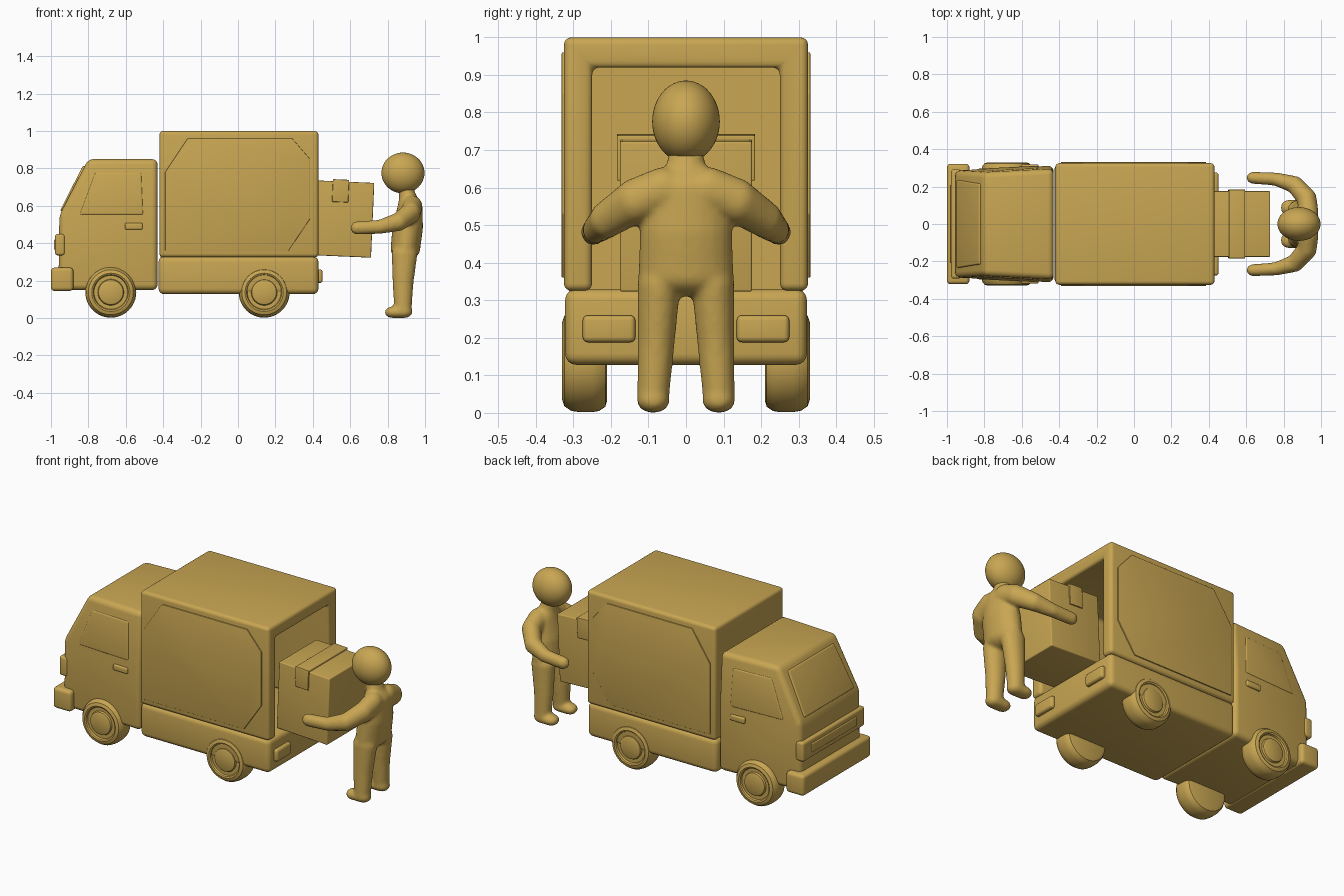
import bpy, bmesh, math
from mathutils import Matrix, Vector

if "Cube" in bpy.data.objects:
    bpy.data.objects.remove(bpy.data.objects["Cube"])

gold = bpy.data.materials.new("gold")
gold.diffuse_color = (0.58, 0.38, 0.085, 1)
gold.use_nodes = True
gold.node_tree.nodes["Principled BSDF"].inputs["Base Color"].default_value = gold.diffuse_color


def finish(name, bm, bevel=0.0, mirror=False, segments=4):
    """Bevel the sharp edges, make the object, optionally mirror it across y."""
    bmesh.ops.recalc_face_normals(bm, faces=bm.faces)
    if bevel:
        edges = [e for e in bm.edges if e.calc_face_angle(0) > math.radians(25)]
        bmesh.ops.bevel(bm, geom=edges, offset=bevel, segments=segments,
                        profile=0.5, affect='EDGES', clamp_overlap=True)
    mesh = bpy.data.meshes.new(name)
    bm.to_mesh(mesh)
    bm.free()
    mesh.materials.append(gold)
    obj = bpy.data.objects.new(name, mesh)
    bpy.context.collection.objects.link(obj)
    if mirror:
        mod = obj.modifiers.new("mirror", 'MIRROR')
        mod.use_axis = (False, True, False)
    return obj


def loft(name, rings, bevel=0.0, mirror=False):
    """Closed solid through rings that have equal point counts."""
    bm = bmesh.new()
    rows = [[bm.verts.new(p) for p in ring] for ring in rings]
    n = len(rows[0])
    for a, b in zip(rows, rows[1:]):
        for i in range(n):
            j = (i + 1) % n
            bm.faces.new((a[i], a[j], b[j], b[i]))
    bm.faces.new(rows[0])
    bm.faces.new(rows[-1])
    return finish(name, bm, bevel, mirror)


def box(name, x, y, z, bevel=0.01, mirror=False, tilt=0.0):
    bm = bmesh.new()
    mid = Vector([(r[0] + r[1]) / 2 for r in (x, y, z)])
    size = [r[1] - r[0] for r in (x, y, z)]
    bmesh.ops.create_cube(bm, size=1, matrix=Matrix.Translation(mid)
                          @ Matrix.Rotation(tilt, 4, 'Y') @ Matrix.Diagonal((*size, 1)))
    return finish(name, bm, bevel, mirror)


def through(name, pts, bevel):
    """Solid spanning the model from -y to +y; points are (x, z, half width)."""
    return loft(name, [[(x, -y, z) for x, z, y in pts], [(x, y, z) for x, z, y in pts]], bevel)


# Cab: sides lean in slightly toward the roof and the nose
def side(x, z):
    return 0.312 - 0.05 * (-0.43 - x) - 0.06 * max(0, z - 0.55)


rings = []
for z, x0 in ((0.15, -0.96), (0.55, -0.955), (0.85, -0.80)):
    f, r = side(x0, z), side(-0.43, z)
    rings.append([(x0, -f, z), (-0.43, -r, z), (-0.43, r, z), (x0, f, z)])
loft("cab", rings, 0.03)
window = [(-0.85, 0.55), (-0.505, 0.55), (-0.515, 0.78), (-0.765, 0.78)]
through("side_windows", [(x, z, side(x, z) + 0.004) for x, z in window], 0.012)
through("windshield", [(-0.951, 0.575, 0.235), (-0.829, 0.815, 0.215),
                       (-0.79, 0.80, 0.215), (-0.91, 0.56, 0.235)], 0.008)
box("door_handles", (-0.605, -0.51), (-0.318, 0.318), (0.473, 0.508), 0.008)
box("front_grille", (-0.978, -0.925), (-0.292, 0.292), (0.335, 0.45), 0.014)
box("grille_panel", (-0.984, -0.95), (-0.21, 0.21), (0.365, 0.42), 0.006)
box("front_bumper", (-1.0, -0.88), (-0.322, 0.322), (0.145, 0.27), 0.02)

# Chassis and tail lights
box("chassis", (-0.425, 0.43), (-0.322, 0.322), (0.128, 0.33), 0.03)
box("tail_lights", (0.41, 0.452), (0.135, 0.275), (0.188, 0.26), 0.014, mirror=True)

# Cargo box: arch-shaped shell open at the back, with a front wall
arch = [(-0.325, 0.325), (-0.325, 1.0), (0.325, 1.0), (0.325, 0.325),
        (0.25, 0.325), (0.25, 0.92), (-0.25, 0.92), (-0.25, 0.325)]
loft("cargo_shell", [[(x, y, z) for y, z in arch] for x in (-0.42, 0.43)], 0.02)
box("cargo_front_wall", (-0.415, -0.36), (-0.27, 0.27), (0.32, 0.94), 0)
panel = [(-0.39, 0.36), (0.27, 0.36), (0.385, 0.53), (0.385, 0.85),
         (0.29, 0.96), (-0.27, 0.96), (-0.39, 0.78)]
loft("side_panels", [[(x, y, z) for x, z in panel] for y in (0.322, 0.331)], 0.003, mirror=True)

# Wheels: lathed tyre, rim groove and hub
profile = [(0, 0.21), (0.105, 0.21), (0.122, 0.215), (0.133, 0.232), (0.136, 0.25),
           (0.136, 0.285), (0.132, 0.307), (0.12, 0.324), (0.102, 0.33), (0.094, 0.326),
           (0.09, 0.316), (0.07, 0.316), (0.066, 0.326), (0.058, 0.33), (0, 0.33)]
for name, cx in (("front_wheels", -0.68), ("rear_wheels", 0.14)):
    bm = bmesh.new()
    vs = [bm.verts.new((cx + r, y, 0.138)) for r, y in profile]
    es = [bm.edges.new(p) for p in zip(vs, vs[1:])]
    bmesh.ops.spin(bm, geom=vs + es, cent=(cx, 0, 0.138), axis=(0, 1, 0),
                   angle=2 * math.pi, steps=48)
    bmesh.ops.remove_doubles(bm, verts=bm.verts, dist=0.0002)
    finish(name, bm, mirror=True)

# Parcel, tipped slightly, with a strip of tape over the top
tilt = math.radians(2.5)
box("parcel", (0.385, 0.72), (-0.176, 0.176), (0.33, 0.73), 0.006, tilt=tilt)
box("parcel_tape", (0.505, 0.592), (-0.184, 0.184), (0.62, 0.741), 0.004, tilt=tilt)


# Person: chains of ellipsoids fused into one smooth body
def chain(bm, pts, steps=7):
    for a, b in zip(pts, pts[1:]):
        for i in range(steps + 1):
            x, y, z, rx, ry, rz = (p + (q - p) * i / steps for p, q in zip(a, b))
            bmesh.ops.create_uvsphere(bm, u_segments=20, v_segments=12, radius=1,
                                      matrix=Matrix.Translation((x, y, z)) @ Matrix.Diagonal((rx, ry, rz, 1)))


bm = bmesh.new()
chain(bm, [(0.90, 0, 0.69, 0.04, 0.045, 0.03), (0.91, 0, 0.635, 0.05, 0.06, 0.04),
           (0.92, 0, 0.59, 0.068, 0.105, 0.06), (0.907, 0, 0.48, 0.083, 0.125, 0.06),
           (0.895, 0, 0.37, 0.08, 0.128, 0.06)])
for s in (-1, 1):
    chain(bm, [(0.89, 0.072 * s, 0.34, 0.07, 0.058, 0.06), (0.882, 0.08 * s, 0.18, 0.056, 0.05, 0.05),
               (0.882, 0.087 * s, 0.05, 0.048, 0.044, 0.045)])
    chain(bm, [(0.89, 0.087 * s, 0.034, 0.044, 0.044, 0.034), (0.826, 0.087 * s, 0.031, 0.043, 0.043, 0.031)])
    chain(bm, [(0.932, 0.06 * s, 0.595, 0.055, 0.06, 0.06), (0.925, 0.135 * s, 0.565, 0.052, 0.055, 0.06),
               (0.86, 0.21 * s, 0.515, 0.047, 0.047, 0.05), (0.76, 0.24 * s, 0.488, 0.04, 0.036, 0.038),
               (0.64, 0.247 * s, 0.482, 0.04, 0.033, 0.036)])
body = finish("person_body", bm)
remesh = body.modifiers.new("fuse", 'REMESH')
remesh.mode, remesh.voxel_size, remesh.use_smooth_shade = 'VOXEL', 0.009, True
smooth = body.modifiers.new("smooth", 'SMOOTH')
smooth.factor, smooth.iterations = 0.5, 8

bm = bmesh.new()
bmesh.ops.create_uvsphere(bm, u_segments=48, v_segments=24, radius=1,
                          matrix=Matrix.Translation((0.882, 0, 0.776)) @ Matrix.Diagonal((0.115, 0.09, 0.109, 1)))
finish("person_head", bm)

# Smooth shading with sharp edges kept
for obj in bpy.data.objects:
    obj.select_set(True)
bpy.context.view_layer.objects.active = body
bpy.ops.object.shade_smooth_by_angle(angle=math.radians(35))
